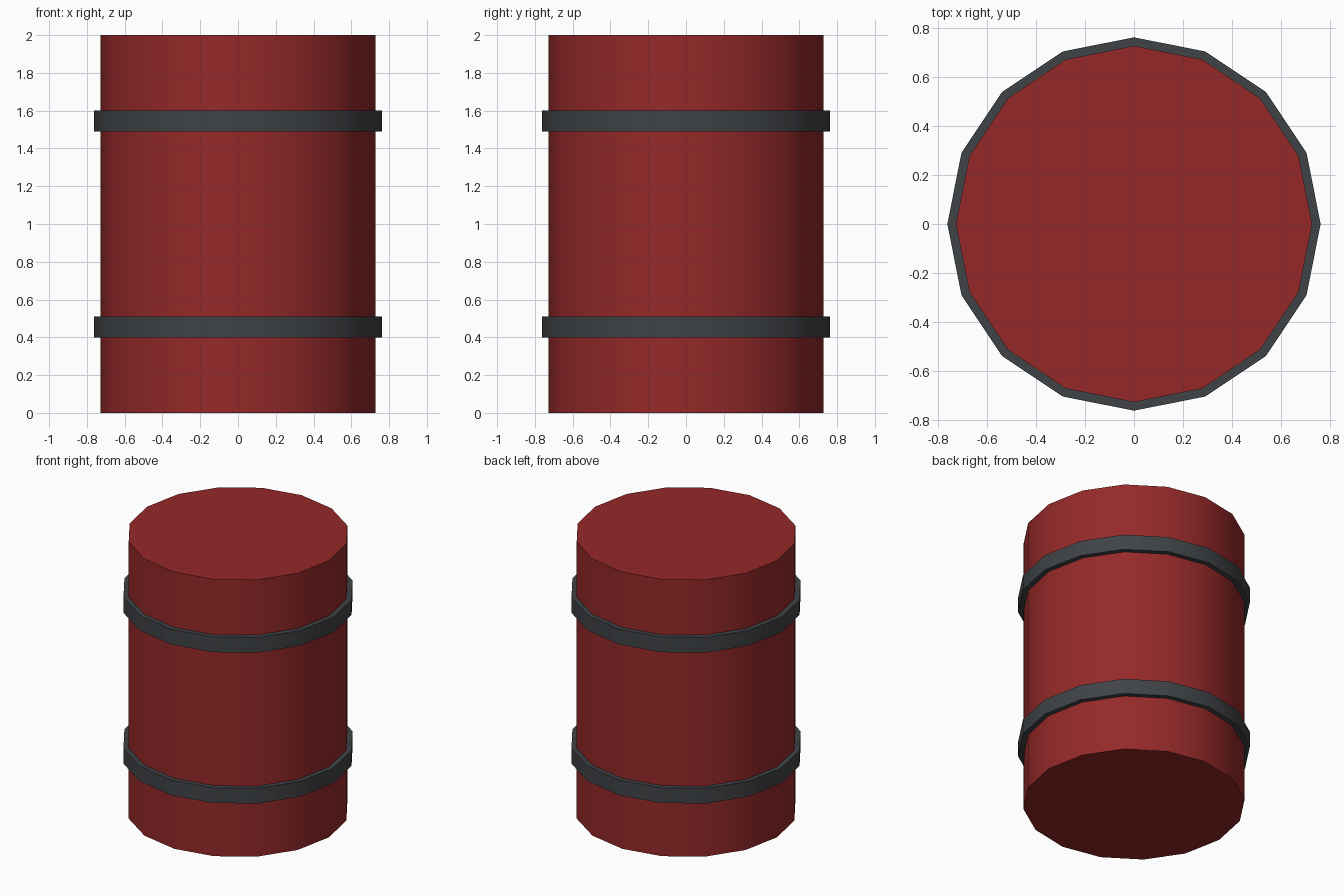
import bpy, bmesh, math

if "Cube" in bpy.data.objects:
    bpy.data.objects.remove(bpy.data.objects["Cube"])

SIDES = 16


def material(name, color):
    mat = bpy.data.materials.new(name)
    mat.diffuse_color = (*color, 1)
    mat.use_nodes = True
    mat.node_tree.nodes["Principled BSDF"].inputs["Base Color"].default_value = mat.diffuse_color
    return mat


def lathe(name, profile, mat, closed):
    """Turn a (radius, z) profile around z; open profiles get end caps."""
    bm = bmesh.new()
    rings = [[bm.verts.new((r * math.cos(a), r * math.sin(a), z))
              for a in (math.tau * i / SIDES for i in range(SIDES))]
             for r, z in profile]
    pairs = list(zip(rings, rings[1:]))
    if closed:
        pairs.append((rings[-1], rings[0]))
    else:
        bm.faces.new(rings[0])
        bm.faces.new(rings[-1])
    for low, high in pairs:
        for i in range(SIDES):
            j = (i + 1) % SIDES
            bm.faces.new((low[i], low[j], high[j], high[i]))
    bmesh.ops.recalc_face_normals(bm, faces=bm.faces)
    mesh = bpy.data.meshes.new(name)
    bm.to_mesh(mesh)
    bm.free()
    mesh.materials.append(mat)
    obj = bpy.data.objects.new(name, mesh)
    bpy.context.collection.objects.link(obj)
    bpy.ops.object.select_all(action='DESELECT')
    obj.select_set(True)
    bpy.context.view_layer.objects.active = obj
    bpy.ops.object.shade_smooth_by_angle(angle=math.radians(30))
    return obj


red = material("red_paint", (0.30, 0.022, 0.022))
dark = material("dark_metal", (0.05, 0.056, 0.062))

# Drum body
lathe("drum_body", [(0.727, 0), (0.727, 2)], red, False)

# Two hoops, mirrored about mid height, sunk slightly into the body
for name, z in (("lower_hoop", 0.455), ("upper_hoop", 1.545)):
    lo, hi = z - 0.055, z + 0.055
    lathe(name, [(0.70, lo), (0.762, lo), (0.762, hi), (0.70, hi)], dark, True)
